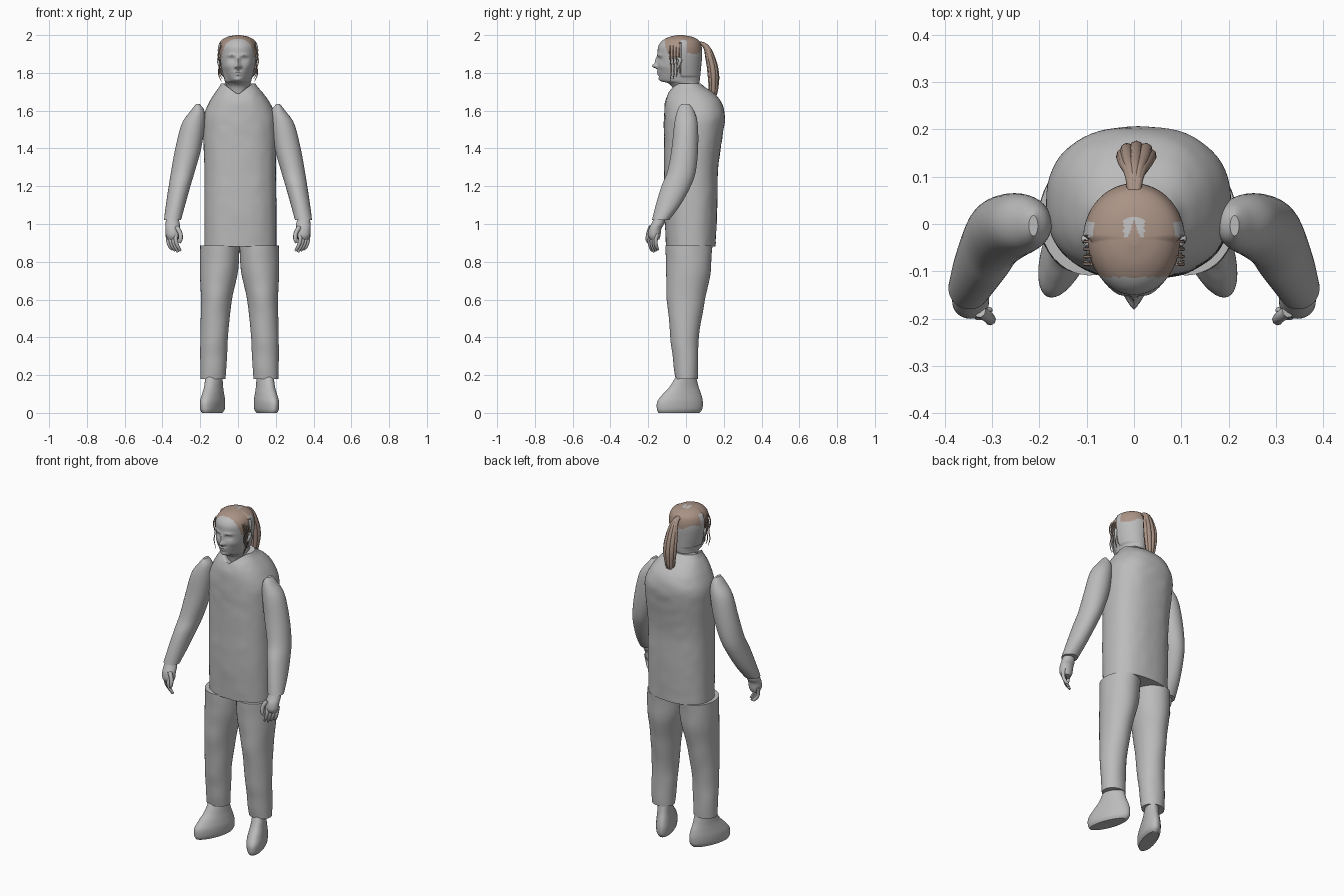
import bpy, bmesh, math
from mathutils import Vector, noise

cube = bpy.data.objects.get("Cube")
if cube:
    bpy.data.objects.remove(cube, do_unlink=True)


def material(name, colour):
    m = bpy.data.materials.new(name)
    m.use_nodes = True
    m.diffuse_color = (*colour, 1)
    m.node_tree.nodes["Principled BSDF"].inputs["Base Color"].default_value = (*colour, 1)
    return m


grey = material("plain grey", (0.5, 0.5, 0.5))
brown = material("hair brown", (0.40, 0.29, 0.235))


def smooth_keys(keys, steps):
    """Catmull-Rom interpolation between the key cross-sections."""
    out = []
    for i in range(len(keys) - 1):
        a, b, c, d = (keys[min(max(i + k, 0), len(keys) - 1)] for k in (-1, 0, 1, 2))
        for s in range(steps):
            t = s / steps
            out.append([q + t / 2 * (r - p + t * (2 * p - 5 * q + 4 * r - w + t * (3 * (q - r) + w - p)))
                        for p, q, r, w in zip(a, b, c, d)])
    return out + [keys[-1]]


def loft(name, keys, side=1, shift=0.0, segs=40, steps=6, power=1.0, tweak=None, paint=None):
    """Skin through (z, x min, x max, y front, y back) cross-sections."""
    bm = bmesh.new()
    rings = []
    for z, x0, x1, yf, yb in smooth_keys(keys, steps):
        ring = []
        for k in range(segs):
            a = math.tau * k / segs
            c, s = math.cos(a), math.sin(a)
            x = (x0 + x1) / 2 + (x1 - x0) / 2 * math.copysign(abs(c) ** power, c)
            y = (yf + yb) / 2 + (yb - yf) / 2 * math.copysign(abs(s) ** power, s)
            p = Vector((x, y, z))
            if tweak:
                tweak(p)
            ring.append(bm.verts.new((p.x * side + shift, p.y, p.z)))
        rings.append(ring)
    for lo, hi in zip(rings, rings[1:]):
        for k in range(segs):
            n = (k + 1) % segs
            bm.faces.new((lo[k], lo[n], hi[n], hi[k]))
    bm.faces.new(rings[0])
    bm.faces.new(rings[-1])
    bmesh.ops.recalc_face_normals(bm, faces=bm.faces)
    if paint:
        for f in bm.faces:
            f.material_index = paint(f.calc_center_median())
    mesh = bpy.data.meshes.new(name)
    bm.to_mesh(mesh)
    bm.free()
    ob = bpy.data.objects.new(name, mesh)
    bpy.context.collection.objects.link(ob)
    mesh.materials.append(grey)
    if paint:
        mesh.materials.append(brown)
    bpy.ops.object.select_all(action="DESELECT")
    ob.select_set(True)
    bpy.context.view_layer.objects.active = ob
    bpy.ops.object.shade_smooth_by_angle(angle=math.radians(45))
    return ob


def strand(name, points, radii, depth, mat):
    """Tapered tube along a smooth path."""
    cu = bpy.data.curves.new(name, "CURVE")
    cu.dimensions = "3D"
    cu.bevel_depth, cu.bevel_resolution, cu.resolution_u = depth, 2, 6
    cu.use_fill_caps = True
    sp = cu.splines.new("BEZIER")
    sp.bezier_points.add(len(points) - 1)
    for bp, co, r in zip(sp.bezier_points, points, radii):
        bp.co, bp.radius = co, r
        bp.handle_left_type = bp.handle_right_type = "AUTO"
    cu.materials.append(mat)
    bpy.context.collection.objects.link(bpy.data.objects.new(name, cu))


# Tunic, with soft dents and a V-shaped neckline
def cloth(p):
    d = noise.noise(p * 14) * 0.004
    p.y += math.copysign(d, p.y)
    if p.y < 0.0 and p.z > 1.68:
        p.z = min(p.z, 1.685 + abs(p.x) * 0.75)


loft("tunic", [
    (0.88, -.178, .203, -.105, .155), (1.1, -.178, .203, -.115, .165),
    (1.3, -.178, .2, -.115, .17), (1.48, -.185, .205, -.115, .195),
    (1.57, -.182, .2, -.115, .205), (1.64, -.155, .17, -.11, .188),
    (1.69, -.125, .135, -.095, .15), (1.725, -.1, .105, -.075, .1),
    (1.745, -.09, .092, -.062, .075)], segs=64, steps=8, power=0.85, tweak=cloth)


# Trousers, shoes, sleeves and hands, one set per side
def wrinkle(p):
    p.y += noise.noise(p * 9) * 0.005


def toe_out(p):
    p.x -= 0.32 * p.y


for side, label in ((1, "left"), (-1, "right")):
    loft(label + "_trouser_leg", [
        (0.18, .074, .206, -.055, .06), (0.3, .066, .208, -.07, .064),
        (0.42, .06, .207, -.085, .07), (0.6, .04, .204, -.1, .102),
        (0.75, .008, .21, -.105, .13), (0.885, .0, .208, -.108, .14)],
        side, 0.008, tweak=wrinkle)
    loft(label + "_shoe", [
        (0.0, .09, .175, -.145, .07), (0.02, .08, .185, -.154, .086),
        (0.06, .078, .187, -.152, .089), (0.1, .084, .182, -.122, .08),
        (0.14, .09, .178, -.085, .066), (0.2, .094, .178, -.05, .052)],
        side, 0.008, tweak=toe_out)
    loft(label + "_sleeve", [
        (1.02, .302, .392, -.18, -.09), (1.1, .28, .382, -.16, -.03),
        (1.2, .252, .367, -.13, .025), (1.28, .228, .354, -.098, .052),
        (1.4, .195, .332, -.076, .064), (1.53, .175, .298, -.062, .062),
        (1.6, .178, .25, -.046, .042), (1.635, .203, .222, -.025, .018)], side)
    loft(label + "_palm", [
        (0.918, .318, .372, -.19, -.142), (0.94, .308, .382, -.2, -.135),
        (0.975, .306, .384, -.196, -.13), (1.0, .308, .384, -.184, -.116),
        (1.03, .315, .38, -.17, -.11)], side, segs=24, steps=4)
    for i in range(4):
        x, y = .372 - .014 * i, -.152 - .011 * i
        path = [(x, y, .95), (x - .002, y - .008, .91), (x - .012, y - .004, .88),
                (x - .026, y + .004, .852 + .006 * abs(i - 2))]
        strand(f"{label}_finger_{i + 1}", [(side * a, b, c) for a, b, c in path],
               (1.1, 1, .9, .6), .0105, grey)
    thumb = [(.325, -.185, .985), (.306, -.198, .95), (.304, -.203, .918), (.31, -.2, .9)]
    strand(label + "_thumb", [(side * a, b, c) for a, b, c in thumb], (1.2, 1.1, 1, .6), .011, grey)

# Head: face modelled by soft bumps (x, z, height, width, tall)
bumps = [
    (0, 1.836, .029, .013, .013), (0, 1.864, .013, .009, .022),
    (.014, 1.831, .009, .007, .007), (.034, 1.894, .006, .024, .008),
    (.034, 1.872, -.012, .017, .011), (.034, 1.871, .007, .01, .006),
    (0, 1.804, .009, .02, .005), (0, 1.791, .008, .017, .005),
    (0, 1.764, .007, .02, .011), (.05, 1.836, .004, .02, .016)]


def face(p):
    if p.y < -.07:
        fade = min(1, (-.07 - p.y) / .03)
        jaw = min(1, max(0, (1.83 - p.z) / .07)) * (p.z > 1.73)
        p.x *= 1 - .2 * jaw * fade
        p.y -= fade * sum(h * math.exp(-((abs(p.x) - x) / w) ** 2 - ((p.z - z) / t) ** 2)
                          for x, z, h, w, t in bumps)
    elif p.y > -.03 and p.z > 1.78:
        p.x *= 1.1  # raised cap over the back of the skull


def hairline(c):
    x = abs(c.x)
    if x < .022 and -.028 < c.y < .012 and x > (.012 - c.y) * .3:
        return 0
    if c.y < -.03:
        return int(c.z > 1.885 and c.y > -.112 + .35 * max(0, 1.95 - c.z))
    if c.y < .004 and x > .06 and c.z < 1.972:
        return 0
    return int(c.z > 1.91 + .012 * math.sin(c.x * 60))


loft("head", [
    (1.66, -.06, .06, -.06, .06), (1.72, -.062, .062, -.072, .068),
    (1.745, -.066, .066, -.095, .07), (1.76, -.071, .071, -.134, .073),
    (1.8, -.081, .081, -.146, .077), (1.85, -.091, .091, -.15, .082),
    (1.9, -.097, .097, -.15, .086), (1.94, -.096, .096, -.147, .083),
    (1.97, -.082, .082, -.126, .07), (1.99, -.053, .053, -.09, .035),
    (2.0, -.012, .012, -.045, -.015)], segs=96, steps=8, tweak=face, paint=hairline)

# Ears and loose locks beside the face
for side, label in ((1, "left"), (-1, "right")):
    ear = [(.091, -.045, 1.825), (.1, -.036, 1.85), (.102, -.032, 1.872), (.097, -.046, 1.878)]
    strand(label + "_ear", [(side * a, b, c) for a, b, c in ear], (.7, 1, 1.1, .7), .009, grey)
    for i in range(4):
        y = -.085 + .016 * i
        path = [(.09, y, 1.945), (.104, y, 1.9), (.096, y + .004, 1.85),
                (.104 - .006 * i, y + .006, 1.8), (.088 - .005 * i, y, 1.755 + .012 * i)]
        strand(f"{label}_lock_{i + 1}", [(side * a, b, c) for a, b, c in path],
               (1, 1.3, 1, 1, .4), .0028, brown)

# Ponytail: a core with a fan of strands
for i in range(9):
    a = math.tau * i / 8
    dx, dy = (.028 * math.cos(a), .016 * math.sin(a)) if i < 8 else (0, 0)
    path = [(dx * .2, .062, 1.962), (dx * .35 + .001, .1 + dy * .3, 1.945),
            (dx * .8 + .003, .128 + dy * .8, 1.88), (dx + .005, .145 + dy, 1.79),
            (dx * .7 + .004, .145 + dy * .8, 1.71), (dx * .4 + .003, .143 + dy * .5, 1.645 + .006 * (i % 3))]
    strand(f"ponytail_strand_{i + 1}", path, (.6, .75, 1, 1.1, .9, .25), .0135, brown)
